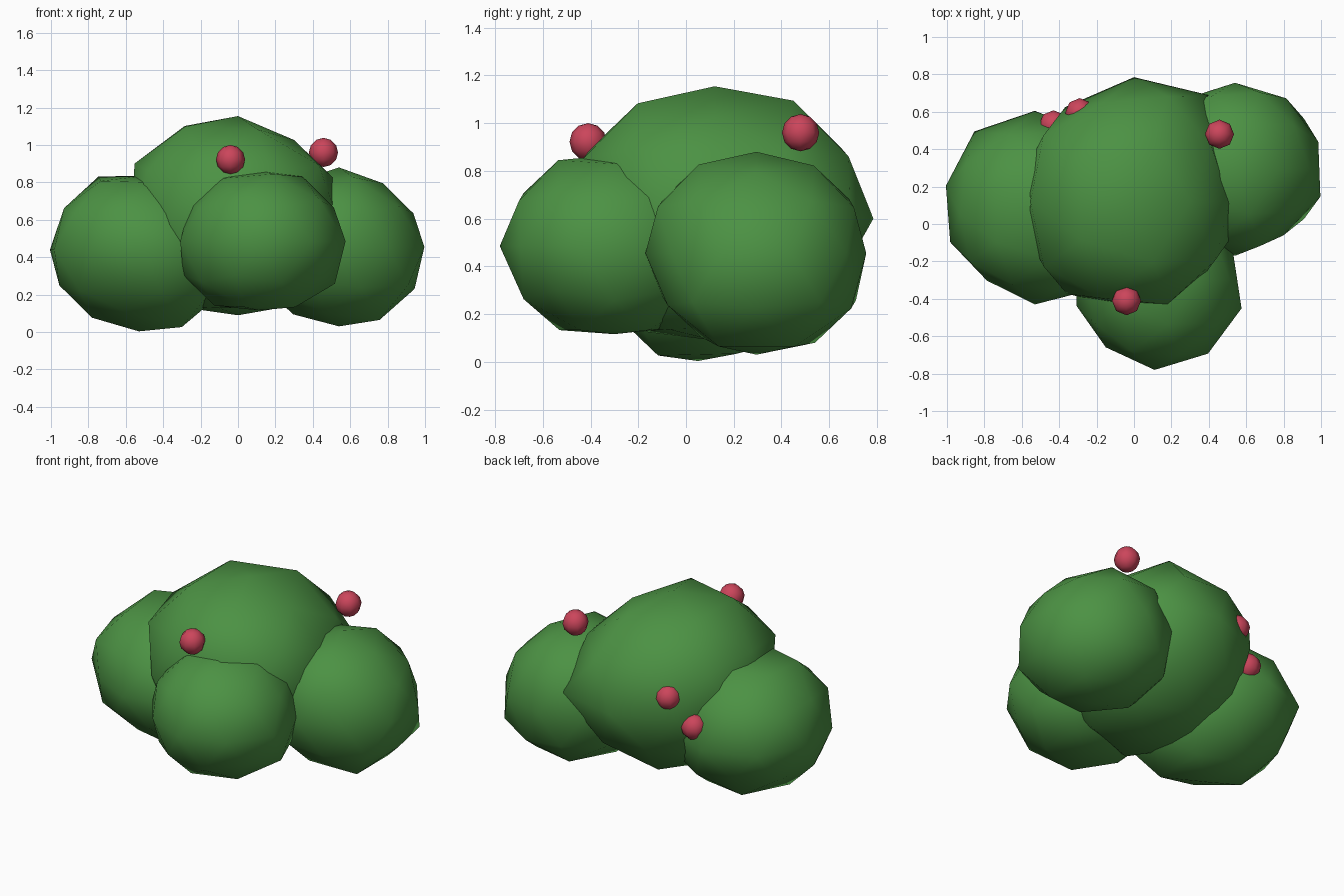
import bpy, bmesh, math
from mathutils import Vector


def material(name, rgb):
    m = bpy.data.materials.new(name)
    m.diffuse_color = (*rgb, 1)
    return m


LEAF = material("leaf green", (0.072, 0.287, 0.057))
BERRY = material("berry red", (0.60, 0.06, 0.105))


def finish(name, bm, mat):
    for f in bm.faces:
        f.smooth = True
    me = bpy.data.meshes.new(name)
    bm.to_mesh(me)
    bm.free()
    me.materials.append(mat)
    ob = bpy.data.objects.new(name, me)
    bpy.context.collection.objects.link(ob)
    return ob


def leaf_clump(name, centre, poles, upper, rim, lower, squash=0.9):
    """Lumpy icosphere: radii by azimuth every 36 degrees (rim starts at 18)."""
    bm = bmesh.new()
    bmesh.ops.create_icosphere(bm, subdivisions=2, radius=1)
    for v in bm.verts:
        d = v.co.normalized()
        az = math.degrees(math.atan2(d.y, d.x)) % 360
        if abs(d.z) > 0.98:
            r = poles[0] if d.z > 0 else poles[1]
        elif abs(d.z) < 0.1:
            r = rim[round((az - 18) / 36) % 10]
        else:
            r = (upper if d.z > 0 else lower)[round(az / 36) % 10]
        v.co = Vector(centre) + Vector((d.x, d.y, d.z * squash)) * r
    return finish(name, bm, LEAF)


# Four overlapping leaf clumps
leaf_clump("main_clump", (0, 0.12, 0.6), (0.63, 0.58),
           [.57, .60, .66, .65, .67, .65, .665, .64, .645, .63],
           [.52, .70, .665, .625, .60, .60, .61, .57, .56, .56],
           [.56, .60, .62, .62, .60, .62, .61, .63, .60, .62], 0.88)
leaf_clump("right_clump", (0.54, 0.295, 0.455), (0.472, 0.472),
           [.445, .46, .48, .48, .47, .47, .47, .48, .485, .46],
           [.468, .466, .46, .46, .46, .46, .46, .465, .44, .48],
           [.475, .51, .49, .49, .47, .47, .47, .46, .46, .51])
leaf_clump("left_clump", (-0.53, 0.05, 0.44), (0.435, 0.485),
           [.48, .50, .52, .53, .51, .47, .48, .46, .47, .48],
           [.50, .53, .555, .55, .50, .476, .436, .48, .50, .50],
           [.51, .53, .51, .50, .48, .475, .46, .435, .46, .54])
leaf_clump("front_clump", (0.11, -0.3, 0.485), (0.425, 0.41),
           [.45, .46, .46, .45, .45, .43, .44, .47, .47, .47],
           [.443, .45, .45, .45, .44, .44, .444, .48, .486, .489],
           [.48, .46, .45, .45, .45, .45, .45, .46, .47, .46])

# Berries sitting on the clumps
for i, pos in enumerate([(-0.04, -0.41, 0.922), (0.457, 0.48, 0.96),
                         (-0.29, 0.595, 0.72), (-0.43, 0.53, 0.54)]):
    bm = bmesh.new()
    bmesh.ops.create_uvsphere(bm, u_segments=8, v_segments=6, radius=0.078)
    bmesh.ops.translate(bm, verts=bm.verts, vec=pos)
    finish(f"berry_{i + 1}", bm, BERRY)
